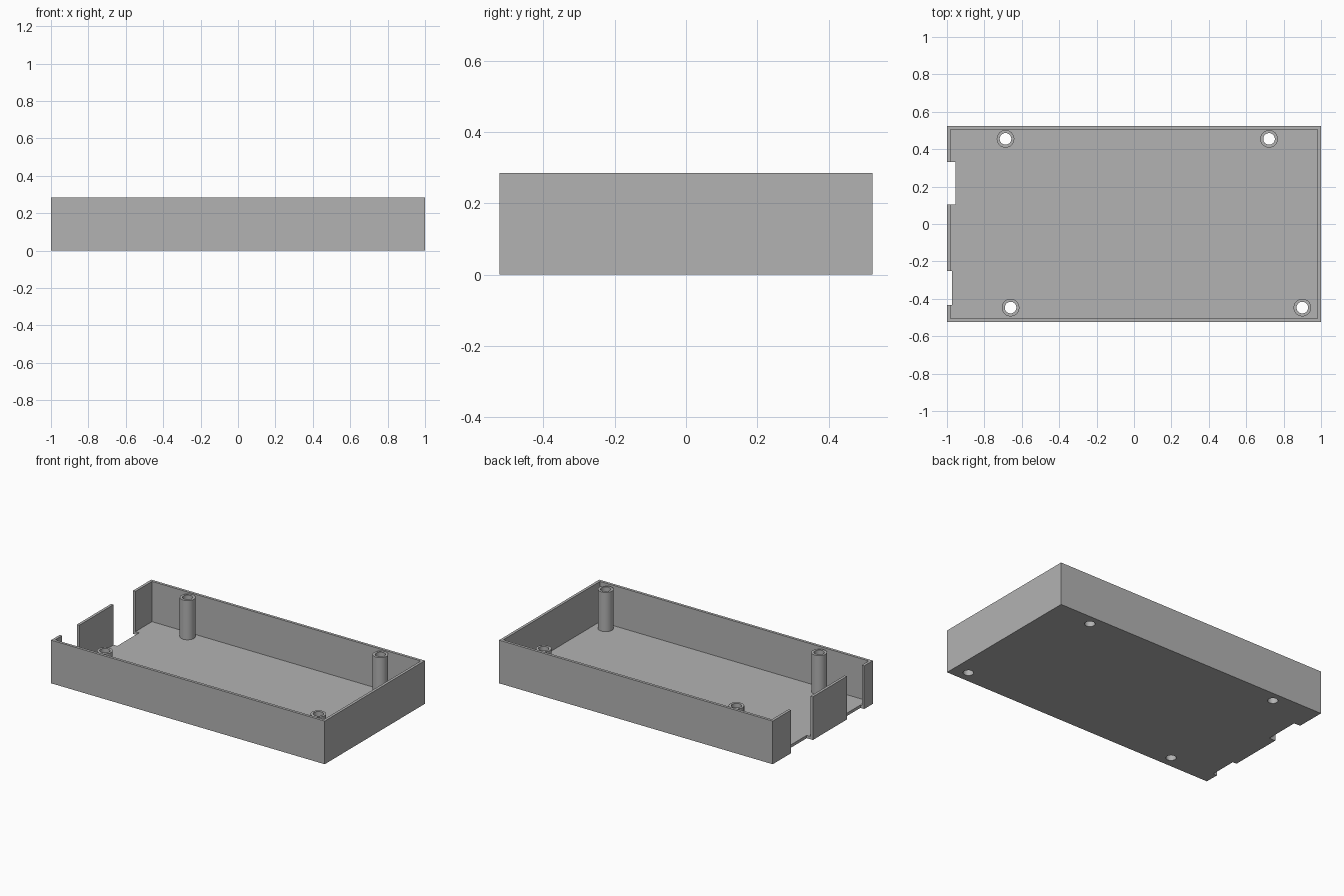
import bpy
import bmesh
from mathutils import Matrix, Vector

LENGTH, WIDTH, HEIGHT = 2.0, 1.046, 0.285
WALL, FLOOR = 0.018, 0.019
POST_R, BORE_R, POST_TOP = 0.047, 0.031, 0.278
POSTS = {
    "back_right_post": (-0.687, 0.455),
    "back_left_post": (0.722, 0.455),
    "front_right_post": (-0.66, -0.447),
    "front_left_post": (0.90, -0.447),
}
# Side openings: start y, end y, depth from the outer face
OPENINGS = [(0.104, 0.332, 0.045), (-0.432, -0.252, 0.028)]

cube = bpy.data.objects.get("Cube")
if cube:
    bpy.data.objects.remove(cube, do_unlink=True)

grey = bpy.data.materials.new("plain grey")
grey.use_nodes = True
colour = (0.45, 0.45, 0.45, 1)
grey.diffuse_color = colour
grey.node_tree.nodes["Principled BSDF"].inputs["Base Color"].default_value = colour


def add_object(name, bm):
    mesh = bpy.data.meshes.new(name)
    bmesh.ops.recalc_face_normals(bm, faces=bm.faces)
    bm.to_mesh(mesh)
    bm.free()
    mesh.materials.append(grey)
    obj = bpy.data.objects.new(name, mesh)
    bpy.context.collection.objects.link(obj)
    return obj


def box(name, low, high):
    low, high = Vector(low), Vector(high)
    bm = bmesh.new()
    matrix = Matrix.Translation((low + high) / 2) @ Matrix.Diagonal((high - low).to_4d())
    matrix[3][3] = 1
    bmesh.ops.create_cube(bm, size=1, matrix=matrix)
    return add_object(name, bm)


def cylinder(name, x, y, radius, bottom, top):
    bm = bmesh.new()
    bmesh.ops.create_cone(
        bm, cap_ends=True, segments=48, radius1=radius, radius2=radius,
        depth=top - bottom, matrix=Matrix.Translation((x, y, (bottom + top) / 2)))
    return add_object(name, bm)


def activate(obj):
    bpy.ops.object.select_all(action="DESELECT")
    obj.select_set(True)
    bpy.context.view_layer.objects.active = obj


def cut(obj, cutter):
    cutter.hide_render = True
    mod = obj.modifiers.new("cut", "BOOLEAN")
    mod.operation, mod.solver, mod.object = "DIFFERENCE", "EXACT", cutter
    activate(obj)
    bpy.ops.object.modifier_apply(modifier=mod.name)
    bpy.data.objects.remove(cutter, do_unlink=True)


# Open tray
hx, hy = LENGTH / 2, WIDTH / 2
tray = box("tray", (-hx, -hy, 0), (hx, hy, HEIGHT))
cut(tray, box("cavity_cutter", (WALL - hx, WALL - hy, FLOOR), (hx - WALL, hy - WALL, 1)))

# Openings through the end wall and the floor edge
for start, end, depth in OPENINGS:
    cut(tray, box("opening_cutter", (-hx - 1, start, -1), (depth - hx, end, 1)))

# Hollow mounting posts, bored through the floor
for name, (x, y) in POSTS.items():
    cut(tray, cylinder("floor_bore", x, y, BORE_R, -0.1, 0.1))
    post = cylinder(name, x, y, POST_R, FLOOR, POST_TOP)
    cut(post, cylinder("post_bore", x, y, BORE_R, -0.1, 1))
    activate(post)
    bpy.ops.object.shade_smooth_by_angle()

activate(tray)
bpy.ops.object.shade_smooth_by_angle()
